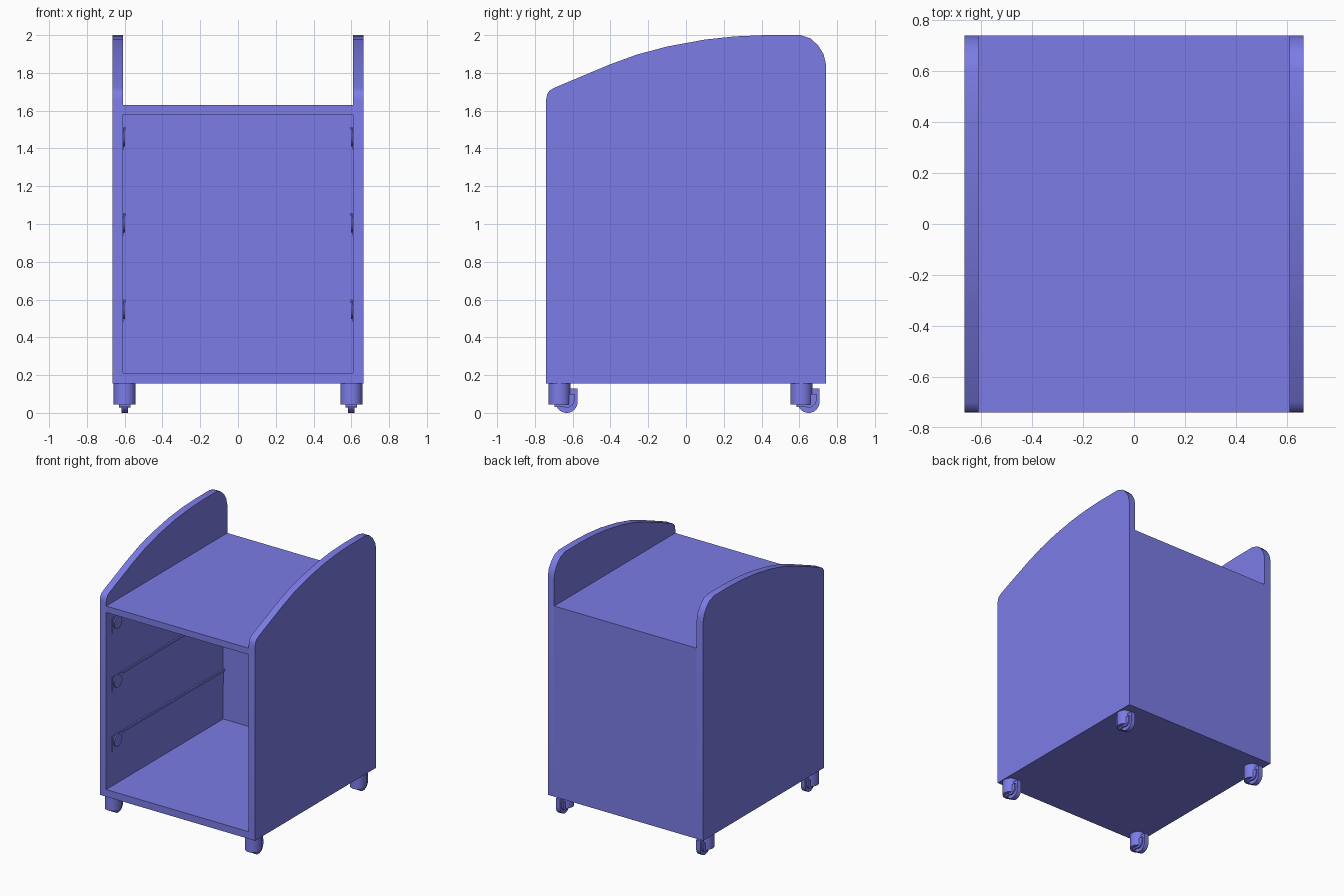
import bpy, bmesh, math

if "Cube" in bpy.data.objects:
    bpy.data.objects.remove(bpy.data.objects["Cube"])

mat = bpy.data.materials.new("violet_blue")
mat.diffuse_color = (0.2, 0.2, 0.8, 1)
mat.use_nodes = True
mat.node_tree.nodes["Principled BSDF"].inputs["Base Color"].default_value = mat.diffuse_color


def finish(name, bm):
    bmesh.ops.recalc_face_normals(bm, faces=bm.faces)
    me = bpy.data.meshes.new(name)
    bm.to_mesh(me)
    bm.free()
    ob = bpy.data.objects.new(name, me)
    bpy.context.collection.objects.link(ob)
    me.materials.append(mat)
    bpy.ops.object.select_all(action='DESELECT')
    ob.select_set(True)
    bpy.context.view_layer.objects.active = ob
    bpy.ops.object.shade_smooth_by_angle(angle=math.radians(35))
    return ob


def prism(name, pts, x0, x1):
    """Extrude a (y, z) profile along x."""
    bm = bmesh.new()
    a = [bm.verts.new((x0, y, z)) for y, z in pts]
    b = [bm.verts.new((x1, y, z)) for y, z in pts]
    bm.faces.new(a)
    bm.faces.new(b[::-1])
    n = len(pts)
    for i in range(n):
        j = (i + 1) % n
        bm.faces.new((a[i], b[i], b[j], a[j]))
    return finish(name, bm)


def box(name, x0, x1, y0, y1, z0, z1):
    return prism(name, [(y0, z0), (y1, z0), (y1, z1), (y0, z1)], x0, x1)


def circle(y, z, r, n=32, start=0, end=360):
    steps = n if end - start == 360 else n + 1
    return [(y + r * math.cos(math.radians(start + (end - start) * i / n)),
             z + r * math.sin(math.radians(start + (end - start) * i / n)))
            for i in range(steps)]


def post(name, x, y, r, z0, z1):
    """Upright cylinder."""
    bm = bmesh.new()
    bmesh.ops.create_cone(bm, cap_ends=True, segments=32, radius1=r, radius2=r, depth=z1 - z0)
    bmesh.ops.translate(bm, verts=bm.verts, vec=(x, y, (z0 + z1) / 2))
    return finish(name, bm)


# Carcass panels
box("bottom_panel", -0.61, 0.61, -0.74, 0.74, 0.155, 0.21)
box("top_panel", -0.61, 0.61, -0.74, 0.74, 1.58, 1.63)
box("back_panel", -0.61, 0.61, 0.69, 0.74, 0.21, 1.58)

# Side panel outline with a swept top edge
outline = [(-0.74, 0.155), (-0.74, 1.66), (-0.735, 1.687), (-0.722, 1.706), (-0.70, 1.72),
           (-0.405, 1.844), (-0.26, 1.897), (-0.098, 1.94), (0.098, 1.976),
           (0.257, 1.993), (0.415, 2.0), (0.606, 2.0), (0.66, 1.982), (0.70, 1.945),
           (0.728, 1.90), (0.74, 1.85), (0.74, 0.155)]

for side, s in (("left", -1), ("right", 1)):
    prism(side + "_side_panel", outline, s * 0.61, s * 0.665)

    # Drawer runners: thin plate, top bead and front roller
    for i, z in enumerate((0.48, 0.937, 1.393)):
        tag = f"{side}_runner_{i + 1}"
        box(tag + "_plate", s * 0.612, s * 0.606, -0.67, 0.69, z, z + 0.115)
        box(tag + "_lip", s * 0.607, s * 0.596, -0.55, 0.69, z + 0.105, z + 0.12)
        prism(tag + "_roller", circle(-0.61, z + 0.065, 0.048), s * 0.607, s * 0.597)

    # Casters: round housing, fork cheeks and trailing wheel
    cx = s * 0.6
    for end, cy in (("front", -0.67), ("back", 0.611)):
        tag = f"{side}_{end}_caster"
        wy = cy + 0.038
        post(tag + "_housing", cx, cy, 0.058, 0.045, 0.155)
        wheel = circle(wy, 0.058, 0.058, 20, 180, 360)
        prism(tag + "_wheel", wheel + [(wy + 0.058, 0.128), (wy - 0.058, 0.128)],
              cx - 0.018, cx + 0.018)
        fork = circle(wy, 0.07, 0.042, 16, 180, 360)
        prism(tag + "_fork", [(wy - 0.065, 0.1), (wy - 0.065, 0.03)] + fork[5:]
              + [(wy + 0.042, 0.1)], cx - 0.03, cx + 0.03)
